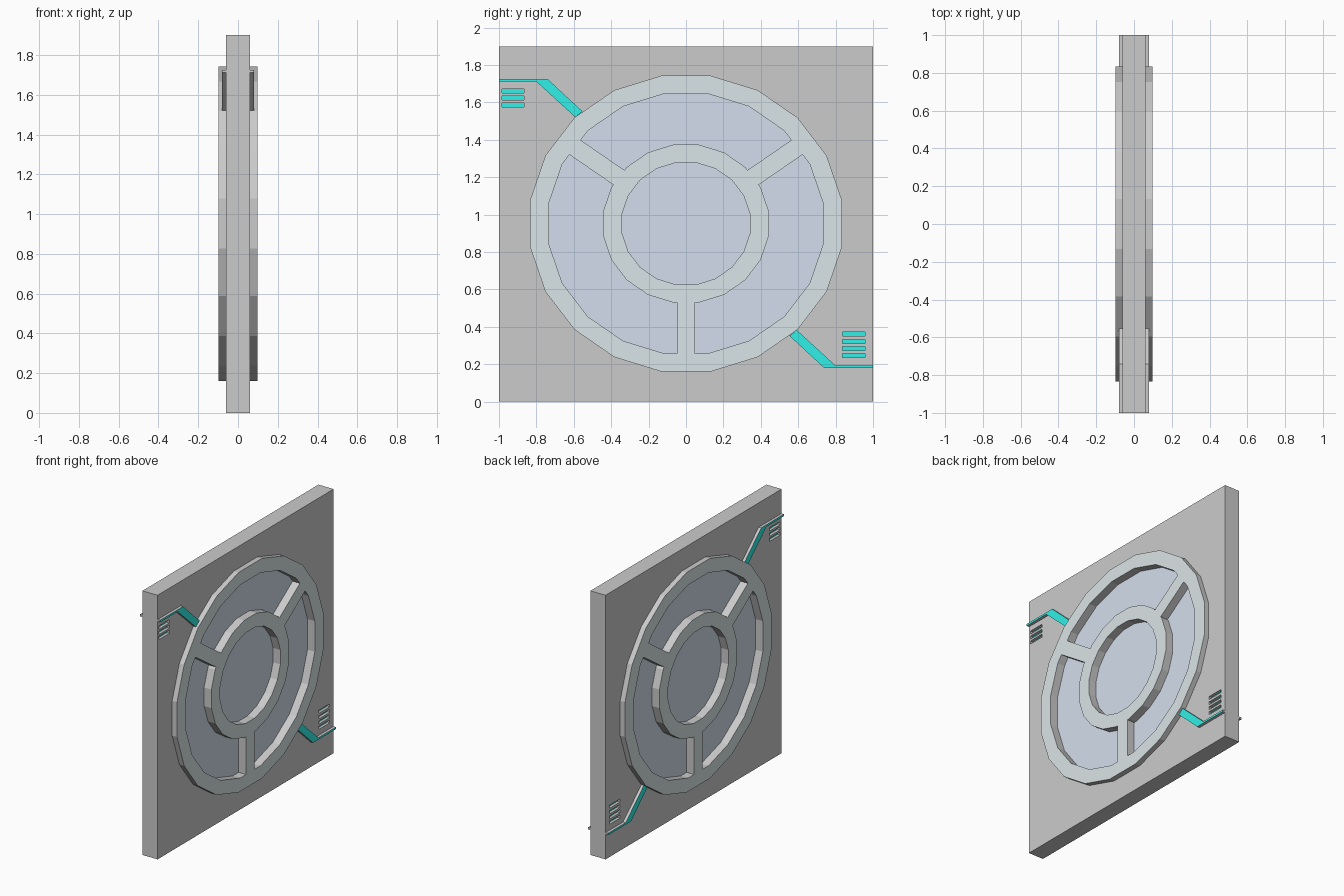
import bpy, bmesh, math

if "Cube" in bpy.data.objects:
    bpy.data.objects.remove(bpy.data.objects["Cube"])

CZ = 0.952                      # height of the round window's centre
SIDES = 20


def material(name, rgb):
    m = bpy.data.materials.new(name)
    m.diffuse_color = (*rgb, 1)
    m.use_nodes = True
    m.node_tree.nodes["Principled BSDF"].inputs["Base Color"].default_value = m.diffuse_color
    return m


grey = material("grey", (0.8, 0.8, 0.8))
frame_mat = material("frame_face", (0.70, 0.78, 0.80))
glass_mat = material("glass", (0.65, 0.73, 0.84))
teal = material("teal", (0.03, 0.87, 0.80))


def ellipse(ry, rz):
    angles = [math.tau * (i + 0.5) / SIDES for i in range(SIDES)]
    return [(ry * math.cos(a), CZ + rz * math.sin(a)) for a in angles]


def rect(y0, y1, z0, z1):
    return [(y0, z0), (y1, z0), (y1, z1), (y0, z1)]


def prism(name, outlines, *spans):
    """Extrude every (y, z) outline along x over every (x0, x1) span."""
    bm = bmesh.new()
    for pts in outlines:
        for x0, x1 in spans:
            a = [bm.verts.new((x0, y, z)) for y, z in pts]
            b = [bm.verts.new((x1, y, z)) for y, z in pts]
            bm.faces.new(a)
            bm.faces.new(b)
            for i in range(len(pts)):
                j = (i + 1) % len(pts)
                bm.faces.new((a[i], a[j], b[j], b[i]))
    bmesh.ops.recalc_face_normals(bm, faces=bm.faces[:])
    mesh = bpy.data.meshes.new(name)
    bm.to_mesh(mesh)
    bm.free()
    obj = bpy.data.objects.new(name, mesh)
    bpy.context.collection.objects.link(obj)
    return obj


def cut(obj, cutter):
    """Subtract the cutter and throw it away."""
    mod = obj.modifiers.new("cut", 'BOOLEAN')
    mod.operation = 'DIFFERENCE'
    mod.solver = 'EXACT'
    mod.object = cutter
    bpy.context.view_layer.update()
    deps = bpy.context.evaluated_depsgraph_get()
    mesh = bpy.data.meshes.new_from_object(obj.evaluated_get(deps))
    obj.modifiers.clear()
    obj.data = mesh
    bpy.data.objects.remove(cutter)


def paint_faces(obj, mat):
    """Colour the faces that look along x, leave the edges grey."""
    obj.data.materials.clear()
    obj.data.materials.append(grey)
    obj.data.materials.append(mat)
    for p in obj.data.polygons:
        p.material_index = 1 if abs(p.normal.x) > 0.9 else 0


# Square panel with a round opening and vent slots
slots = [rect(-0.984, -0.866, z, z + 0.023) for z in (1.575, 1.612, 1.65)]
slots += [rect(0.837, 0.957, z, z + 0.022) for z in (0.235, 0.273, 0.31, 0.35)]
panel = prism("panel", [rect(-1, 1, 0, 1.9)], (-0.06, 0.06))
cut(panel, prism("opening_cutter", [ellipse(0.79, 0.75)] + slots, (-0.3, 0.3)))

# Teal strips sunk in the vent slots
paint_faces(prism("vent_strips", slots, (-0.04, 0.04)), teal)

# Spoked window frame: disc minus the hub hole and the band between spokes
frame = prism("window_frame", [ellipse(0.844, 0.801)], (-0.098, 0.098))
band = prism("band_cutter", [ellipse(0.742, 0.703)], (-0.3, 0.3))
cut(band, prism("hub_cutter", [ellipse(0.448, 0.427)], (-0.4, 0.4)))
for deg in (34.5, 145.5, 270):
    c, s = math.cos(math.radians(deg)), math.sin(math.radians(deg))
    spoke = [(r * c - w * s, CZ + r * s + w * c)
             for r, w in ((0.3, -0.049), (0.9, -0.049), (0.9, 0.049), (0.3, 0.049))]
    cut(band, prism("spoke_cutter", [spoke], (-0.5, 0.5)))
cut(frame, band)
cut(frame, prism("hole_cutter", [ellipse(0.346, 0.330)], (-0.3, 0.3)))
paint_faces(frame, frame_mat)

# Glass pane behind the frame
paint_faces(prism("glass_pane", [ellipse(0.78, 0.74)], (-0.04, 0.04)), glass_mat)

# Raised light strips in two opposite corners, on both sides
strip = [(-1, 1.725), (-0.74, 1.725), (-0.553, 1.552),
         (-0.592, 1.521), (-0.80, 1.711), (-1, 1.711)]
turned = [(-y, 2 * CZ - z) for y, z in strip]
paint_faces(prism("corner_light_strips", [strip, turned],
                  (-0.08, -0.06), (0.06, 0.08)), teal)
